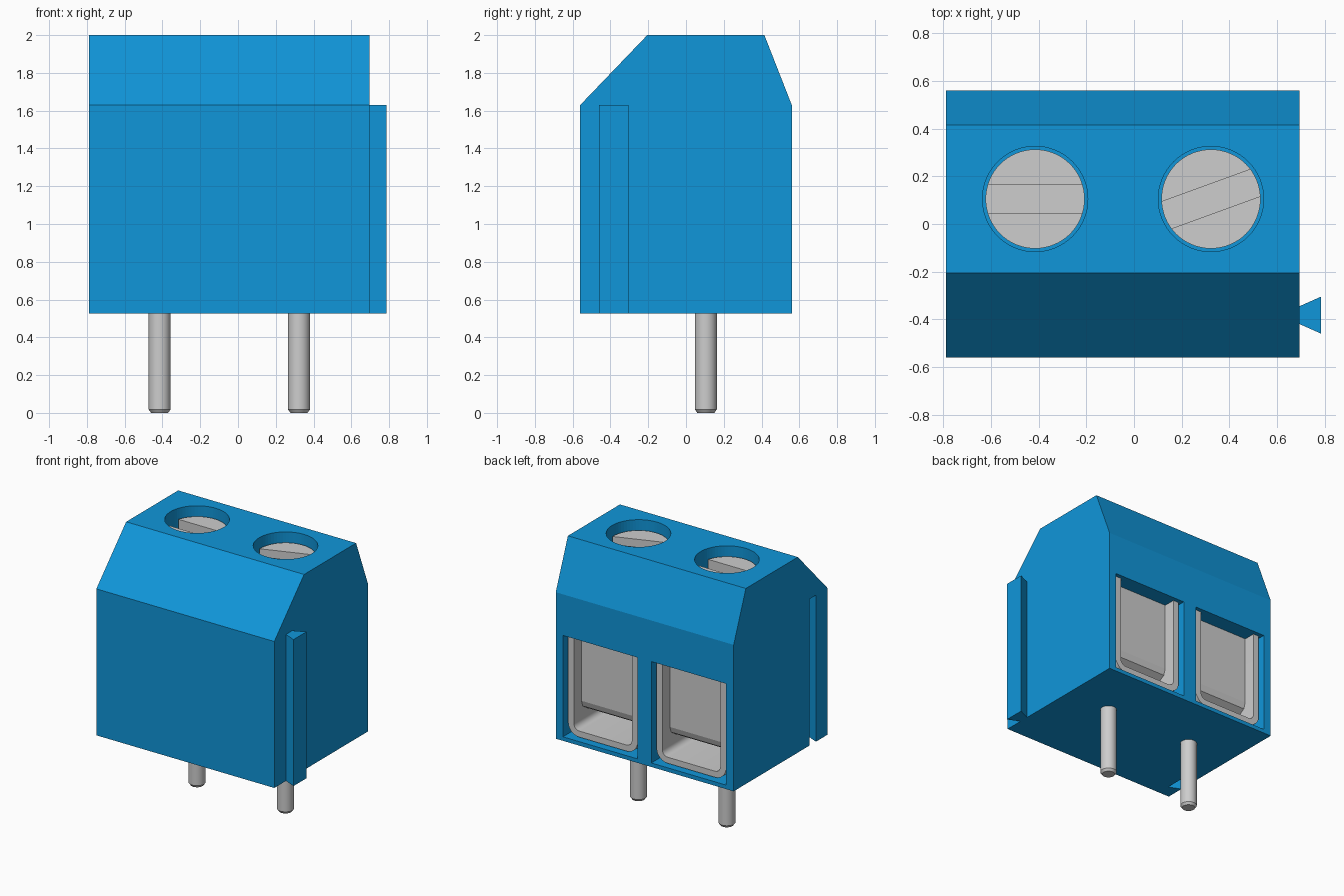
import bpy, bmesh, math
from mathutils import Matrix

cube = bpy.data.objects.get("Cube")
if cube:
    bpy.data.objects.remove(cube, do_unlink=True)


def material(name, color):
    m = bpy.data.materials.new(name)
    m.use_nodes = True
    m.diffuse_color = color
    m.node_tree.nodes["Principled BSDF"].inputs["Base Color"].default_value = color
    return m


BLUE = material("blue plastic", (0.005, 0.305, 0.70, 1))
METAL = material("grey metal", (0.61, 0.61, 0.61, 1))


def finish(name, bm, mat, smooth=False):
    bmesh.ops.recalc_face_normals(bm, faces=bm.faces)
    mesh = bpy.data.meshes.new(name)
    bm.to_mesh(mesh)
    bm.free()
    mesh.materials.append(mat)
    obj = bpy.data.objects.new(name, mesh)
    bpy.context.collection.objects.link(obj)
    if smooth:
        bpy.ops.object.select_all(action="DESELECT")
        obj.select_set(True)
        bpy.context.view_layer.objects.active = obj
        bpy.ops.object.shade_smooth_by_angle(angle=math.radians(30))
    return obj


def prism(name, points, axis, start, end, mat, smooth=False):
    """Extrude a 2D outline along the named axis."""
    def place(p, q, a):
        return {"x": (a, p, q), "y": (p, a, q), "z": (p, q, a)}[axis]
    bm = bmesh.new()
    low = [bm.verts.new(place(p, q, start)) for p, q in points]
    high = [bm.verts.new(place(p, q, end)) for p, q in points]
    bm.faces.new(low)
    bm.faces.new(high)
    n = len(points)
    for i in range(n):
        j = (i + 1) % n
        bm.faces.new((low[i], low[j], high[j], high[i]))
    return finish(name, bm, mat, smooth)


def rect(x0, x1, y0, y1):
    return [(x0, y0), (x1, y0), (x1, y1), (x0, y1)]


def arc(cx, cy, r, a0, a1, steps):
    angles = [math.radians(a0 + (a1 - a0) * i / steps) for i in range(steps + 1)]
    return [(cx + r * math.cos(a), cy + r * math.sin(a)) for a in angles]


def circle(cx, cy, r, n=64):
    return arc(cx, cy, r, 0, 360, n)[:-1]


def u_path(cx, half, bottom, top, r):
    """Left side down, round the bottom corners, right side up."""
    return ([(cx - half, top)]
            + arc(cx - half + r, bottom + r, r, 180, 270, 6)
            + arc(cx + half - r, bottom + r, r, 270, 360, 6)
            + [(cx + half, top)])


def cut(target, cutter):
    cutter.hide_render = True
    mod = target.modifiers.new("cut", "BOOLEAN")
    mod.operation = "DIFFERENCE"
    mod.solver = "EXACT"
    mod.object = cutter
    bpy.ops.object.select_all(action="DESELECT")
    target.select_set(True)
    bpy.context.view_layer.objects.active = target
    bpy.ops.object.modifier_apply(modifier=mod.name)
    bpy.data.objects.remove(cutter, do_unlink=True)


LEFT, RIGHT, BASE, SHOULDER = -0.79, 0.695, 0.525, 1.63
SCREW_Y = 0.105

# Housing with sloped front and back shoulders
housing = prism("housing", [(-0.56, BASE), (-0.56, SHOULDER), (-0.205, 2), (0.415, 2),
                            (0.56, SHOULDER), (0.56, BASE)], "x", LEFT, RIGHT, BLUE)


# Dovetail rib on one side, matching groove on the other
def dovetail(x0, x1):
    return [(x0, -0.42), (x1, -0.46), (x1, -0.305), (x0, -0.345)]


prism("dovetail_rib", dovetail(RIGHT, 0.785), "z", BASE, SHOULDER, BLUE)
cut(housing, prism("groove_cutter", dovetail(LEFT - 0.001, LEFT + 0.09), "z",
                   BASE - 0.1, SHOULDER, BLUE))

# One screw, wire cage, clamp plate and pin for each pole
for side, cx, turn in (("right", -0.415, 0), ("left", 0.323, 20)):
    cut(housing, prism("hole_cutter", circle(cx, SCREW_Y, 0.221), "z", 1.75, 2.1, BLUE))
    cut(housing, prism("wire_cutter", rect(cx - 0.312, cx + 0.312, 0.555, 1.32), "y",
                       -0.1, 0.7, BLUE))

    # Slotted screw head
    screw = prism(side + "_screw", circle(cx, SCREW_Y, 0.208), "z", 1.745, 1.925, METAL, True)
    slot = prism("slot_cutter", rect(-0.3, 0.3, -0.06, 0.06), "z", 1.83, 2, METAL)
    slot.data.transform(Matrix.Translation((cx, SCREW_Y, 0))
                        @ Matrix.Rotation(math.radians(turn), 4, "Z"))
    cut(screw, slot)

    # U-shaped wire cage with rounded lower corners
    outline = (u_path(cx, 0.29, 0.572, 1.319, 0.09)
               + u_path(cx, 0.242, 0.618, 1.319, 0.045)[::-1])
    prism(side + "_wire_cage", outline, "y", -0.09, 0.53, METAL, True)

    # Clamp plate with its lower edge bent inward
    prism(side + "_clamp_plate", [(0.44, 1.319), (0.44, 0.80), (0.425, 0.755), (0.37, 0.72),
                                  (0.35, 0.75), (0.40, 0.80), (0.40, 1.319)],
          "x", cx - 0.241, cx + 0.241, METAL)

    # Round pin with chamfered tip
    bm = bmesh.new()
    rings = []
    for r, z in ((0.045, 0), (0.058, 0.018), (0.058, 0.54)):
        rings.append([bm.verts.new((x, y, z)) for x, y in circle(cx, SCREW_Y, r, 32)])
    bm.faces.new(rings[0])
    bm.faces.new(rings[-1])
    for a, b in zip(rings, rings[1:]):
        for i in range(len(a)):
            j = (i + 1) % len(a)
            bm.faces.new((a[i], a[j], b[j], b[i]))
    finish(side + "_pin", bm, METAL, True)
